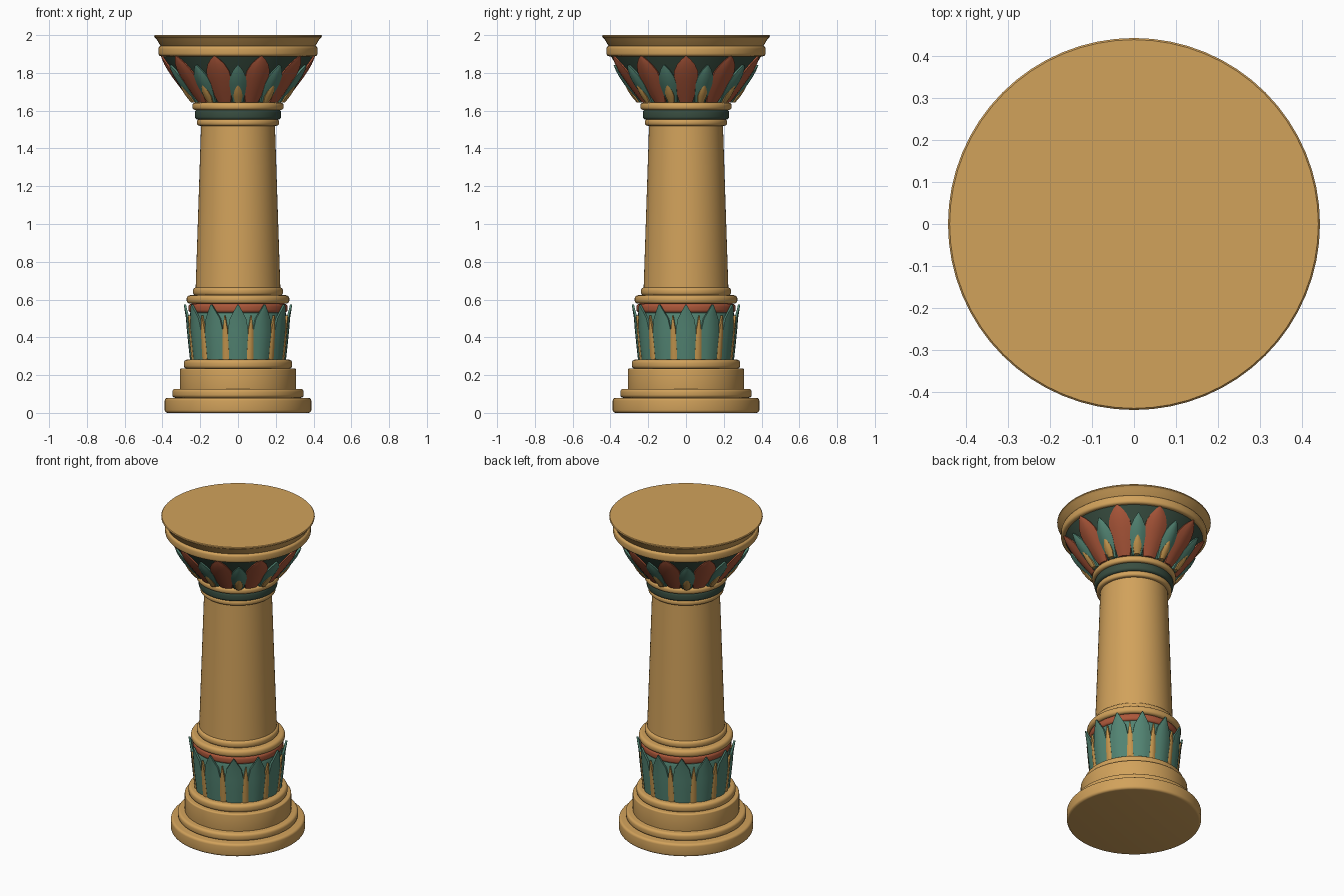
import bpy, bmesh, math

if "Cube" in bpy.data.objects:
    bpy.data.objects.remove(bpy.data.objects["Cube"])

SEG = 64


def material(name, rgb):
    m = bpy.data.materials.new(name)
    m.diffuse_color = (*rgb, 1)
    m.use_nodes = True
    m.node_tree.nodes["Principled BSDF"].inputs["Base Color"].default_value = m.diffuse_color
    return m


SAND = material("sandstone", (0.64, 0.36, 0.105))
RED = material("terracotta", (0.41, 0.095, 0.042))
TEAL = material("teal", (0.085, 0.23, 0.17))
DARK = material("dark green", (0.04, 0.075, 0.052))
GOLD = material("ochre gold", (0.55, 0.30, 0.075))


def finish(name, bm, mat, angle=35):
    bmesh.ops.recalc_face_normals(bm, faces=bm.faces[:])
    me = bpy.data.meshes.new(name)
    bm.to_mesh(me)
    bm.free()
    me.materials.append(mat)
    ob = bpy.data.objects.new(name, me)
    bpy.context.collection.objects.link(ob)
    bpy.ops.object.select_all(action='DESELECT')
    ob.select_set(True)
    bpy.context.view_layer.objects.active = ob
    bpy.ops.object.shade_smooth_by_angle(angle=math.radians(angle))
    return ob


def lathe(name, profile, mat):
    """Solid of revolution from (radius, z) points, capped at both ends."""
    bm = bmesh.new()
    loops = [[bm.verts.new((r * math.cos(2 * math.pi * i / SEG),
                            r * math.sin(2 * math.pi * i / SEG), z))
              for i in range(SEG)] for r, z in profile]
    for a, b in zip(loops, loops[1:]):
        for i in range(SEG):
            j = (i + 1) % SEG
            bm.faces.new((a[i], a[j], b[j], b[i]))
    bm.faces.new(loops[0][::-1])
    bm.faces.new(loops[-1])
    return finish(name, bm, mat)


def ring(name, r, z0, z1, mat, bevel):
    """Disc with rounded rims."""
    arc = [math.radians(a) for a in (0, 22.5, 45, 67.5, 90)]
    low = [(r - bevel + bevel * math.sin(a), z0 + bevel - bevel * math.cos(a)) for a in arc]
    high = [(r - bevel + bevel * math.cos(a), z1 - bevel + bevel * math.sin(a)) for a in arc]
    return lathe(name, low + high, mat)


def lerp_profile(points, z):
    for (z0, v0), (z1, v1) in zip(points, points[1:]):
        if z <= z1:
            return v0 + (v1 - v0) * (z - z0) / (z1 - z0)
    return points[-1][1]


def petals(name, count, start, outline, surface, edge, dome, mat, angle=40):
    """Domed leaves around the axis: outline is (z, half width), surface is (z, radius)."""
    bm = bmesh.new()
    cols = (-1, -0.5, 0, 0.5, 1)
    widest = max(w for _, w in outline)
    for k in range(count):
        a = math.radians(start) + 2 * math.pi * k / count
        ca, sa = math.cos(a), math.sin(a)
        front, back = [], []
        for z, w in outline:
            r = lerp_profile(surface, z)
            f, b = [], []
            for c in cols:
                t = c * w
                bulge = edge + dome * (1 - c * c) * w / widest
                for row, out in ((f, bulge), (b, -0.006)):
                    # wrap the cross-section around the bell
                    d = math.sqrt(r * r - t * t) + out
                    row.append(bm.verts.new((d * ca - t * sa, d * sa + t * ca, z)))
            front.append(f)
            back.append(b)
        for grid in (front, back):
            for p, q in zip(grid, grid[1:]):
                for i in range(4):
                    bm.faces.new((p[i], p[i + 1], q[i + 1], q[i]))
        # side walls and ends
        for i in range(len(outline) - 1):
            for e in (0, 4):
                bm.faces.new((front[i][e], front[i + 1][e], back[i + 1][e], back[i][e]))
        for e in (0, -1):
            for i in range(4):
                bm.faces.new((front[e][i], front[e][i + 1], back[e][i + 1], back[e][i]))
    return finish(name, bm, mat, angle)


# Stepped base
ring("base_plinth", 0.388, 0.0, 0.08, SAND, 0.015)
ring("base_step", 0.348, 0.08, 0.127, SAND, 0.016)
ring("base_drum", 0.308, 0.12, 0.235, SAND, 0.008)
ring("base_collar", 0.287, 0.233, 0.282, SAND, 0.018)

# Leaf band around the foot of the shaft
lathe("leaf_band_core", [(0.243, 0.275), (0.257, 0.515), (0.252, 0.53), (0.235, 0.535)], TEAL)
ring("red_band", 0.262, 0.53, 0.578, RED, 0.016)
foot = [(0.28, 0.243), (0.40, 0.255), (0.50, 0.265), (0.58, 0.283)]
petals("foot_leaves", 12, 0,
       [(0.282, 0.046), (0.36, 0.053), (0.44, 0.054), (0.50, 0.043), (0.545, 0.019), (0.575, 0.002)],
       foot, 0.005, 0.007, TEAL)
petals("foot_gold_slivers", 12, 15,
       [(0.282, 0.018), (0.36, 0.017), (0.44, 0.013), (0.515, 0.002)],
       foot, 0.006, 0.005, GOLD)
ring("upper_foot_collar", 0.272, 0.578, 0.623, SAND, 0.018)
ring("shaft_foot_ring", 0.238, 0.62, 0.665, SAND, 0.018)

# Tapered shaft and neck rings
lathe("shaft", [(0.225, 0.64), (0.195, 1.54)], SAND)
ring("neck_lower_ring", 0.218, 1.52, 1.555, SAND, 0.014)
ring("neck_green_ring", 0.228, 1.552, 1.607, DARK, 0.016)
ring("neck_upper_ring", 0.242, 1.604, 1.642, SAND, 0.015)

# Flared capital with alternating petals
bell = [(1.635, 0.222), (1.70, 0.27), (1.78, 0.327), (1.84, 0.368), (1.895, 0.402)]
lathe("capital_bell", [(r, z) for z, r in bell], DARK)
petals("red_petals", 10, 0,
       [(1.642, 0.034), (1.70, 0.052), (1.77, 0.065), (1.81, 0.063),
        (1.845, 0.047), (1.87, 0.026), (1.89, 0.003)],
       bell, 0.009, 0.014, RED)
petals("teal_petals", 10, 18,
       [(1.642, 0.026), (1.69, 0.038), (1.74, 0.046), (1.78, 0.042),
        (1.815, 0.025), (1.843, 0.003)],
       bell, 0.013, 0.016, TEAL)
petals("gold_petal_hearts", 10, 18,
       [(1.642, 0.016), (1.675, 0.024), (1.70, 0.021), (1.722, 0.011), (1.74, 0.002)],
       bell, 0.026, 0.010, GOLD)

# Top mouldings
ring("capital_ring", 0.422, 1.888, 1.943, SAND, 0.016)
lathe("top_slab", [(0.405, 1.94), (0.411, 1.944), (0.432, 1.98), (0.443, 1.99),
                   (0.444, 1.996), (0.440, 2.0)], SAND)
